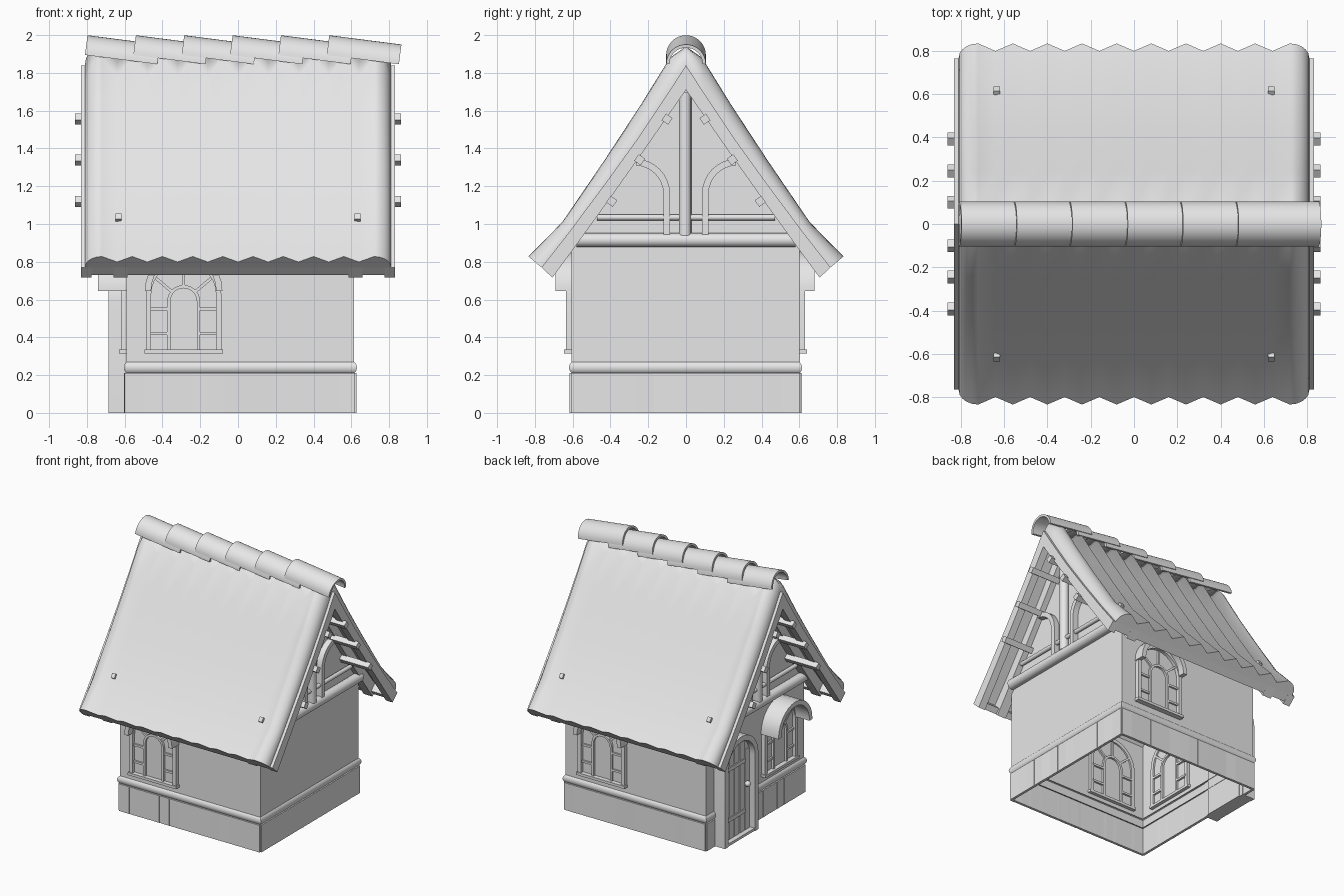
import bpy, bmesh, math, random
from mathutils import Matrix, Vector

random.seed(4)
if "Cube" in bpy.data.objects:
    bpy.data.objects.remove(bpy.data.objects["Cube"])

grey = bpy.data.materials.new("plain_grey")
grey.use_nodes = True
grey.diffuse_color = (0.8, 0.8, 0.8, 1)
grey.node_tree.nodes["Principled BSDF"].inputs["Base Color"].default_value = (0.8, 0.8, 0.8, 1)
parts = []
ID = Matrix.Identity(4)


def finish(name, bm, mat=ID):
    bmesh.ops.recalc_face_normals(bm, faces=bm.faces)
    mesh = bpy.data.meshes.new(name)
    bm.to_mesh(mesh)
    bm.free()
    mesh.materials.append(grey)
    ob = bpy.data.objects.new(name, mesh)
    ob.matrix_world = mat
    bpy.context.collection.objects.link(ob)
    parts.append(ob)
    return ob


def prism(name, pts, a, b, axis="X", mat=ID):
    """Extrude a 2D outline (y,z) along X, or (x,z) along Y, from a to b."""
    bm = bmesh.new()
    put = (lambda p, d: (d, p[0], p[1])) if axis == "X" else (lambda p, d: (p[0], d, p[1]))
    lo = [bm.verts.new(put(p, a)) for p in pts]
    hi = [bm.verts.new(put(p, b)) for p in pts]
    bm.faces.new(lo)
    bm.faces.new(hi)
    for i in range(len(pts)):
        j = (i + 1) % len(pts)
        bm.faces.new((lo[i], lo[j], hi[j], hi[i]))
    return finish(name, bm, mat)


def box(name, x, y, z, mat=ID):
    return prism(name, [(y[0], z[0]), (y[1], z[0]), (y[1], z[1]), (y[0], z[1])], x[0], x[1], "X", mat)


def arc(r, cz, a0=0, a1=180, n=14, cx=0):
    angles = [math.radians(a0 + (a1 - a0) * i / n) for i in range(n + 1)]
    return [(cx + r * math.cos(t), cz + r * math.sin(t)) for t in angles]


def arch(name, r_out, r_in, foot, cz, y, mat):
    """Round-headed frame standing on z = foot."""
    outer = [(r_out, foot)] + arc(r_out, cz) + [(-r_out, foot)]
    inner = [(r_in, foot)] + arc(r_in, cz) + [(-r_in, foot)]
    return prism(name, outer + inner[::-1], y[0], y[1], "Y", mat)


def rod(name, radius, length, mat):
    bm = bmesh.new()
    bmesh.ops.create_cone(bm, cap_ends=True, segments=16, radius1=radius, radius2=radius, depth=length)
    return finish(name, bm, mat)


def spin(deg, axis):
    return Matrix.Rotation(math.radians(deg), 4, axis)


def move(x, y, z):
    return Matrix.Translation((x, y, z))


# House walls: hollow gabled shell, open underneath
X0, X1, Y0, Y1 = -0.59, 0.615, -0.605, 0.6
walls = prism("walls", [(Y0, 0), (Y0, 0.87), (0, 1.73), (Y1, 0.87), (Y1, 0)], X0, X1)
bm = bmesh.new()
bm.from_mesh(walls.data)
bmesh.ops.delete(bm, geom=[f for f in bm.faces if f.normal.z < -0.9], context="FACES")
bm.to_mesh(walls.data)
bm.free()
shell = walls.modifiers.new("thickness", "SOLIDIFY")
shell.thickness, shell.offset = 0.012, -1

# Plinth of slightly uneven slabs on each of the four walls
cx, cy = (X0 + X1) / 2, (Y0 + Y1) / 2
half = 0.603
sides = {"front": (0, (cx, Y0)), "back": (180, (cx, Y1)), "right": (-90, (X0, cy)), "left": (90, (X1, cy))}
count = 14
w = half / count
for side, (turn, (px, py)) in sides.items():
    base = move(px, py, 0) @ spin(turn, "Z")
    for i in range(count):
        m = base @ move(-half + w * (2 * i + 1), 0, 0) @ spin(random.uniform(-2, 2), "Z")
        box(f"plinth_slab_{side}", (-w - 0.002, w + 0.002), (-0.011, 0.008), (0, 0.21), m)

# Rounded belt running round the house with mitred corners
bm = bmesh.new()
loops = []
for off, z in arc(0.036, 0.24, -90, 90, 8, -0.021):
    corners = [(X0 - off, Y0 - off), (X1 + off, Y0 - off), (X1 + off, Y1 + off), (X0 - off, Y1 + off)]
    loops.append([bm.verts.new((x, y, z)) for x, y in corners])
for a, b in zip(loops, loops[1:]):
    for i in range(4):
        j = (i + 1) % 4
        bm.faces.new((a[i], a[j], b[j], b[i]))
finish("belt", bm)

# Arched windows
def window(side, at, hood_r, hood_depth):
    m = move(at[0], at[1], 0) @ spin(sides[side][0], "Z")
    n = side + "_window_"
    arch(n + "hood", hood_r, 0.172, 0.645, 0.65, (-hood_depth, 0.0), m)
    arch(n + "frame", 0.2, 0.172, 0.32, 0.625, (-0.03, 0.03), m)
    arch(n + "inner_arch", 0.087, 0.07, 0.33, 0.59, (-0.022, 0.034), m)
    pane = [(0.18, 0.33)] + arc(0.18, 0.625) + [(-0.18, 0.33)]
    prism(n + "pane", pane, -0.005, 0.018, "Y", m)
    box(n + "sill", (-0.208, 0.208), (-0.04, 0.035), (0.315, 0.335), m)
    for s in (-1, 1):
        for z in (0.42, 0.55):
            box(n + "bar", sorted((s * 0.08, s * 0.18)), (-0.018, 0.032), (z - 0.008, z + 0.008), m)
    for a in (-50, 0, 50):
        box(n + "spoke", (-0.008, 0.008), (-0.018, 0.032), (0.08, 0.2), m @ move(0, 0, 0.59) @ spin(a, "Y"))


window("front", (-0.288, Y0), 0.205, 0.085)
window("back", (0.288, Y1), 0.205, 0.08)
window("right", (X0, -0.285), 0.208, 0.15)

# Arched plank door
door = move(X0, 0.295, 0) @ spin(-90, "Z")
arch("door_frame", 0.205, 0.165, 0, 0.59, (-0.095, 0.012), door)
prism("door_leaf", [(0.17, 0)] + arc(0.17, 0.59) + [(-0.17, 0)], -0.045, 0.018, "Y", door)
for k in range(-2, 3):
    u = k * 0.064
    top = 0.58 + math.sqrt(0.16 ** 2 - (abs(u) + 0.02) ** 2)
    box("door_plank", (u - 0.028, u + 0.028), (-0.053, -0.04), (0.02, top), door)
for z in (0.16, 0.55):
    box("door_strap", (-0.16, 0.1), (-0.06, -0.05), (z, z + 0.03), door)
box("door_step", (-0.2, 0.2), (-0.09, 0), (0, 0.02), door)
bm = bmesh.new()
bmesh.ops.create_uvsphere(bm, u_segments=12, v_segments=8, radius=0.022)
finish("door_knob", bm, door @ move(0.11, -0.07, 0.38))

# Roof section lines from ridge to eave: top, underside, lower board edge
TOP = [(0, 1.94), (0.085, 1.88), (0.24, 1.63), (0.43, 1.34), (0.655, 1.01), (0.834, 0.828)]
MID = [(0, 1.84), (0.1, 1.685), (0.25, 1.46), (0.43, 1.21), (0.62, 0.955), (0.765, 0.77)]
LOW = [(0, 1.71), (0.09, 1.58), (0.24, 1.365), (0.41, 1.125), (0.58, 0.89), (0.707, 0.716)]


def mirror(line):
    return [(-y, z) for y, z in line[:0:-1]] + line


# Corrugated roof covering with rolled gable edges
stations = [(k * 0.08, k % 2 == 0) for k in range(-9, 10)]
rolls = [(x, False) for x in (0.75, 0.775, 0.793, 0.805, 0.81)]
stations = [(-x, v) for x, v in rolls[::-1]] + stations + rolls
bm = bmesh.new()
upper, lower = [], []
for x, valley in stations:
    t = min(1, max(0, (abs(x) - 0.72) / 0.09))
    drop = 0.97 * (1 - math.sqrt(1 - t * t))
    up = [tuple(Vector(a).lerp(Vector(b), max(drop, 0.5 * valley))) for a, b in zip(TOP, MID)]
    upper.append([bm.verts.new((x, y, z)) for y, z in mirror(up)])
    lower.append([bm.verts.new((x, y, z)) for y, z in mirror(MID)])
rows = len(upper[0])
for i in range(len(stations) - 1):
    for grid in (upper, lower):
        for j in range(rows - 1):
            bm.faces.new((grid[i][j], grid[i + 1][j], grid[i + 1][j + 1], grid[i][j + 1]))
    for j in (0, rows - 1):
        bm.faces.new((upper[i][j], upper[i + 1][j], lower[i + 1][j], lower[i][j]))
for i in (0, -1):
    for j in range(rows - 1):
        bm.faces.new((upper[i][j], upper[i][j + 1], lower[i][j + 1], lower[i][j]))
roof = finish("roof_covering", bm)

# Barge boards, rafters and eave boards under the covering
chevron = mirror(MID) + mirror(LOW)[::-1]
for s in (-1, 1):
    prism("barge_board", chevron, s * 0.775, s * 0.832)
    prism("rafter", chevron, s * 0.585, s * 0.66)
    eave = [(0.765, 0.77), (0.72, 0.73), (0.69, 0.765), (0.735, 0.81)]
    prism("eave_board", [(s * y, z) for y, z in eave], -0.79, 0.79)
    for t in (-1, 1):
        box("roof_bolt", (-0.015, 0.015), (-0.018, 0.018), (-0.04, 0.018),
            move(s * 0.633, t * 0.61, 1.03) @ spin(-t * 55, "X"))

# Gable timbers and protruding purlins, both ends
for wall, s in ((X0, -1), (X1, 1)):
    face = wall + s * 0.022
    rod("tie_beam", 0.037, 1.16, move(face, 0, 0.915) @ spin(90, "X"))
    rod("king_post", 0.033, 0.76, move(face, -0.005, 1.32))
    rod("gable_rail", 0.016, 0.94, move(face, 0, 1.035) @ spin(90, "X"))
    for t in (-1, 1):
        outer = [(0.085, 0.94)] + arc(0.185, 1.16, 180, 92, 8, 0.27)
        inner = [(0.12, 0.94)] + arc(0.15, 1.16, 180, 92, 8, 0.27)
        ends = sorted((wall - s * 0.01, wall + s * 0.045))
        prism("curved_brace", [(t * y, z) for y, z in outer + inner[::-1]], *ends)
        for y, z in ((0.1, 1.555), (0.245, 1.34), (0.393, 1.12)):
            box("purlin", sorted((wall - s * 0.01, s * 0.862)), (-0.021, 0.021), (-0.021, 0.021),
                move(0, t * y, z) @ spin(-t * 55, "X"))

# Overlapping ridge tiles, each tipped down toward +x
for i in range(6):
    m = move(-0.81 + 0.256 * i, 0, 1.895) @ spin(7.3, "Y")
    prism("ridge_tile", arc(0.105, 0, 0, 180, 18) + arc(0.088, 0, 180, 0, 18), 0, 0.385, "X", m)


# Smooth rounded parts while keeping edges crisp; the walls stay flat
def smooth(group, degrees):
    bpy.ops.object.select_all(action="DESELECT")
    for ob in group:
        ob.select_set(True)
    bpy.context.view_layer.objects.active = group[0]
    bpy.ops.object.shade_smooth_by_angle(angle=math.radians(degrees))


smooth([ob for ob in parts if ob not in (walls, roof)], 32)
smooth([roof], 78)
